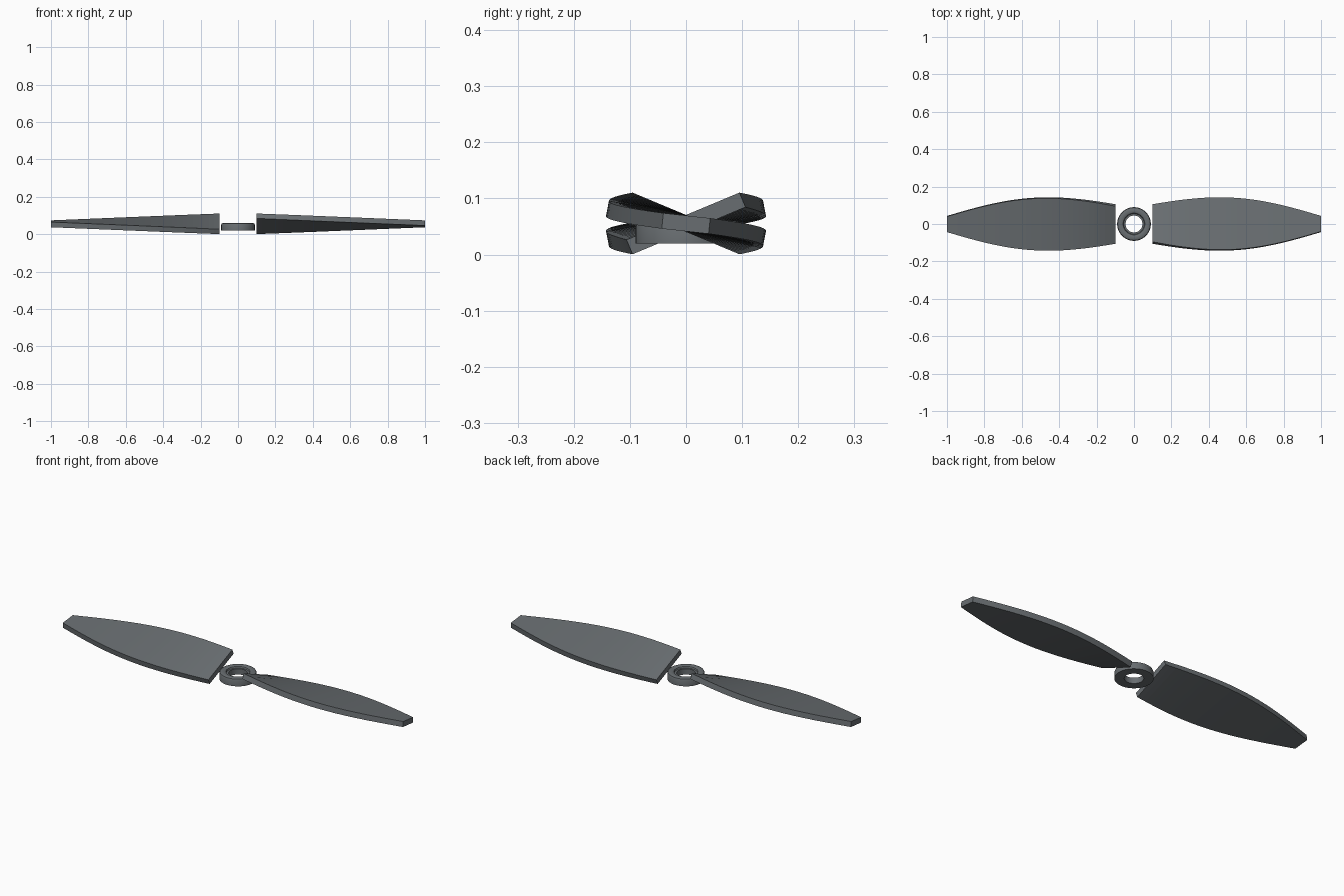
import bpy, bmesh, math

if "Cube" in bpy.data.objects:
    bpy.data.objects.remove(bpy.data.objects["Cube"])

MID_Z = 0.0555
HALF_THICK = 0.014

grey = bpy.data.materials.new("dark_grey")
grey.diffuse_color = (0.14, 0.155, 0.165, 1)
grey.use_nodes = True
grey.node_tree.nodes["Principled BSDF"].inputs["Base Color"].default_value = grey.diffuse_color


def finish(name, bm):
    bmesh.ops.recalc_face_normals(bm, faces=bm.faces)
    mesh = bpy.data.meshes.new(name)
    bm.to_mesh(mesh)
    bm.free()
    obj = bpy.data.objects.new(name, mesh)
    bpy.context.collection.objects.link(obj)
    mesh.materials.append(grey)
    return obj


def loft(bm, rings, closed=False):
    n = len(rings[0])
    pairs = list(zip(rings, rings[1:]))
    if closed:
        pairs.append((rings[-1], rings[0]))
    for a, b in pairs:
        for i in range(n):
            j = (i + 1) % n
            bm.faces.new((a[i], a[j], b[j], b[i]))


# Twisted blade: a flat bar section lofted from root to tip
def blade(name, turn, stations=32):
    bm = bmesh.new()
    rings = []
    for s in range(stations + 1):
        t = s / stations
        x = 0.1 + 0.9 * t
        half = 0.109 - 0.067 * t + 0.0635 * math.sin(math.pi * t)
        rise = 0.042 - 0.0375 * t          # height of the leading edge
        ang = math.asin(rise / half)
        ca, sa = math.cos(ang), math.sin(ang)
        ring = []
        for u, v in ((-1, -1), (1, -1), (1, 1), (-1, 1)):
            c, h = u * half, v * HALF_THICK
            y = c * ca + h * sa
            z = MID_Z - c * sa + h * ca
            ring.append(bm.verts.new((turn * x, turn * y, z)))
        rings.append(ring)
    loft(bm, rings)
    bm.faces.new(rings[0])
    bm.faces.new(rings[-1])
    return finish(name, bm)


blade("right_blade", 1)
blade("left_blade", -1)

# Hub ring: flat base with rounded upper rims
profile = [(0.045, 0.02), (0.09, 0.02), (0.09, 0.05), (0.087, 0.057), (0.08, 0.06),
           (0.065, 0.06), (0.058, 0.057), (0.055, 0.05), (0.045, 0.05)]
bm = bmesh.new()
rings = []
for k in range(48):
    a = 2 * math.pi * k / 48
    rings.append([bm.verts.new((r * math.cos(a), r * math.sin(a), z)) for r, z in profile])
loft(bm, rings, closed=True)
hub = finish("hub_ring", bm)
bpy.context.view_layer.objects.active = hub
hub.select_set(True)
bpy.ops.object.shade_smooth_by_angle(angle=math.radians(35))
